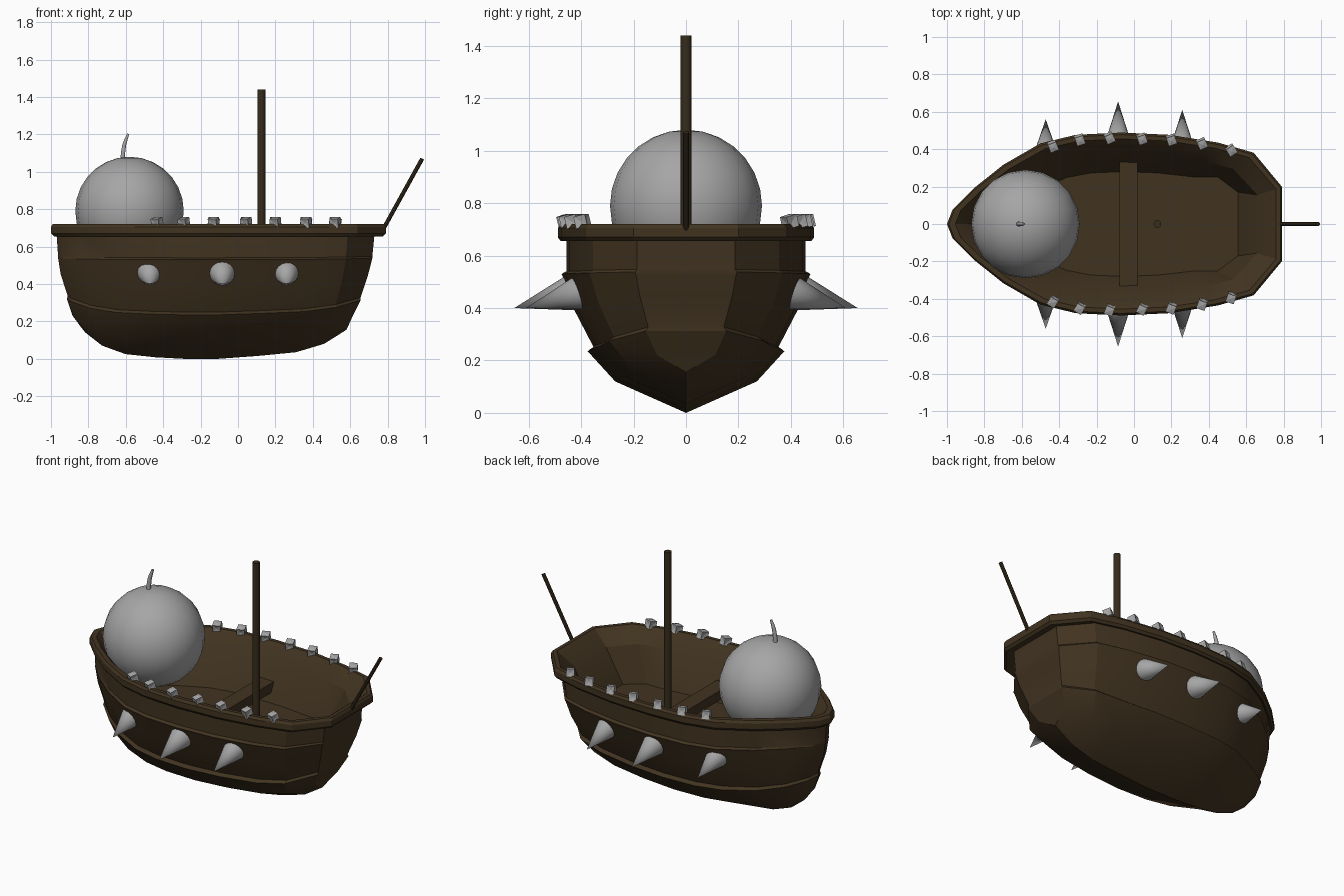
import bpy, bmesh, math, random
from mathutils import Vector, Matrix

if "Cube" in bpy.data.objects:
    bpy.data.objects.remove(bpy.data.objects["Cube"])

random.seed(4)


def material(name, rgb):
    m = bpy.data.materials.new(name)
    m.diffuse_color = (*rgb, 1)
    m.use_nodes = True
    m.node_tree.nodes["Principled BSDF"].inputs["Base Color"].default_value = m.diffuse_color
    return m


WOOD = material("dark_wood", (0.053, 0.033, 0.0145))
POLE = material("pole_wood", (0.037, 0.025, 0.011))
METAL = material("grey_metal", (0.38, 0.38, 0.38))


def finish(name, bm, mat, angle=30):
    bmesh.ops.recalc_face_normals(bm, faces=bm.faces)
    me = bpy.data.meshes.new(name)
    bm.to_mesh(me)
    bm.free()
    me.materials.append(mat)
    ob = bpy.data.objects.new(name, me)
    bpy.context.collection.objects.link(ob)
    if angle:
        bpy.ops.object.select_all(action='DESELECT')
        ob.select_set(True)
        bpy.context.view_layer.objects.active = ob
        bpy.ops.object.shade_smooth_by_angle(angle=math.radians(angle))
    return ob


# Boat plan: (position from bow to stern, half-breadth, keel height)
PLAN = [(0, 0, .17), (.017, .16, .14), (.08, .39, .07), (.168, .647, .025), (.28, .883, .008),
        (.385, .975, 0), (.52, 1, 0), (.665, .975, .015), (.81, .89, .035), (.916, .78, .08),
        (1, .41, .155)]


def loft(name, levels, cap):
    """Each level: half width, height, bow x, stern x, share of the keel rise, extra stern breadth."""
    bm = bmesh.new()
    rings = []
    for w, z, xb, xs, rise, *extra in levels:
        wide = extra[0] if extra else 0
        side = [(xb + (xs - xb) * t, w * (f + wide * max(0, t - .8) / .2), z + rise * k) for t, f, k in PLAN]
        pts = side + [(x, -y, h) for x, y, h in reversed(side[1:])]
        rings.append([bm.verts.new(p) for p in pts])
    for a, b in zip(rings, rings[1:]):
        n = len(a)
        for i in range(n):
            j = (i + 1) % n
            bm.faces.new((a[i], a[j], b[j], b[i]))
    if cap:
        bm.faces.new(rings[-1])
    bmesh.ops.remove_doubles(bm, verts=bm.verts, dist=1e-5)
    return finish(name, bm, WOOD, 25)


# Planked hull with two upward-facing ledges
loft("hull", [(0, 0, -.84, .58, 1), (.27, .12, -.885, .61, .65), (.375, .235, -.915, .655, .5),
              (.352, .25, -.91, .655, .5), (.43, .40, -.948, .695, .3), (.465, .51, -.96, .715, .1),
              (.475, .53, -.962, .718, .05), (.456, .54, -.962, .718, .05),
              (.456, .665, -.97, .73, 0)], False)

# Rail, sloping inner shelf, inner wall and floor
loft("rail_and_deck", [(.456, .665, -.97, .73, 0), (.478, .655, -.985, .775, 0),
                       (.489, .67, -1, .79, 0), (.489, .705, -1, .79, 0),
                       (.478, .72, -.99, .782, 0), (.455, .72, -.955, .76, 0),
                       (.378, .64, -.87, .66, 0), (.28, .43, -.72, .555, 0, .2)], True)

# Bench plank
bm = bmesh.new()
bmesh.ops.create_cube(bm, size=1, matrix=Matrix.Translation((-.03, 0, .51)) @ Matrix.Diagonal((.095, .69, .06, 1)))
finish("bench", bm, WOOD, 0)


def rod(name, a, b, r1, r2, sides, mat):
    a, b = Vector(a), Vector(b)
    bm = bmesh.new()
    rot = (b - a).to_track_quat('Z', 'Y').to_matrix().to_4x4()
    bmesh.ops.create_cone(bm, cap_ends=True, segments=sides, radius1=r1, radius2=r2,
                          depth=(b - a).length, matrix=Matrix.Translation((a + b) / 2) @ rot)
    return finish(name, bm, mat, 40)


rod("mast", (.125, 0, .43), (.125, 0, 1.44), .021, .021, 12, POLE)
rod("stern_pole", (.775, 0, .69), (.985, 0, 1.07), .011, .011, 8, POLE)

# Large ball and its curved fuse
bm = bmesh.new()
bmesh.ops.create_uvsphere(bm, u_segments=20, v_segments=14, radius=.29, matrix=Matrix.Translation((-.58, 0, .79)))
finish("ball", bm, METAL, 60)

cu = bpy.data.curves.new("fuse", 'CURVE')
cu.dimensions = '3D'
cu.bevel_depth = .013
cu.bevel_resolution = 1
cu.use_fill_caps = True
sp = cu.splines.new('POLY')
path = [(-.617, 1.05, 1.1), (-.615, 1.10, 1), (-.608, 1.145, .9), (-.598, 1.175, .75), (-.587, 1.203, .5)]
sp.points.add(len(path) - 1)
for p, (x, z, r) in zip(sp.points, path):
    p.co = (x, 0, z, 1)
    p.radius = r
cu.materials.append(METAL)
bpy.context.collection.objects.link(bpy.data.objects.new("fuse", cu))

# Hull spikes, drooping slightly outwards
SPIKES = [(-.472, .56, .19, .066), (-.085, .655, .22, .07), (.258, .61, .205, .066)]
for s, side in ((1, "left"), (-1, "right")):
    for i, (x, tip, length, r) in enumerate(SPIKES):
        rod(f"spike_{side}_{i + 1}", (x, s * (tip - length), .459), (x, s * tip, .40), r, 0, 16, METAL)

# Faceted studs along the rail
STUDS = [(-.433, .415), (-.29, .45), (-.13, .46), (.043, .455), (.2, .45), (.364, .43), (.52, .395)]
for s, side in ((1, "left"), (-1, "right")):
    for i, (x, y) in enumerate(STUDS):
        bm = bmesh.new()
        bmesh.ops.create_cube(bm, size=.047)
        for v in bmesh.ops.poke(bm, faces=bm.faces[:])['verts']:
            v.co *= .75 if v.co.z < .01 else 1.2
        rot = Matrix.Rotation(s * random.uniform(.3, .6), 4, 'Z') @ Matrix.Rotation(.25, 4, 'X')
        bm.transform(Matrix.Translation((x, s * y, .73)) @ rot)
        finish(f"stud_{side}_{i + 1}", bm, METAL, 0)
